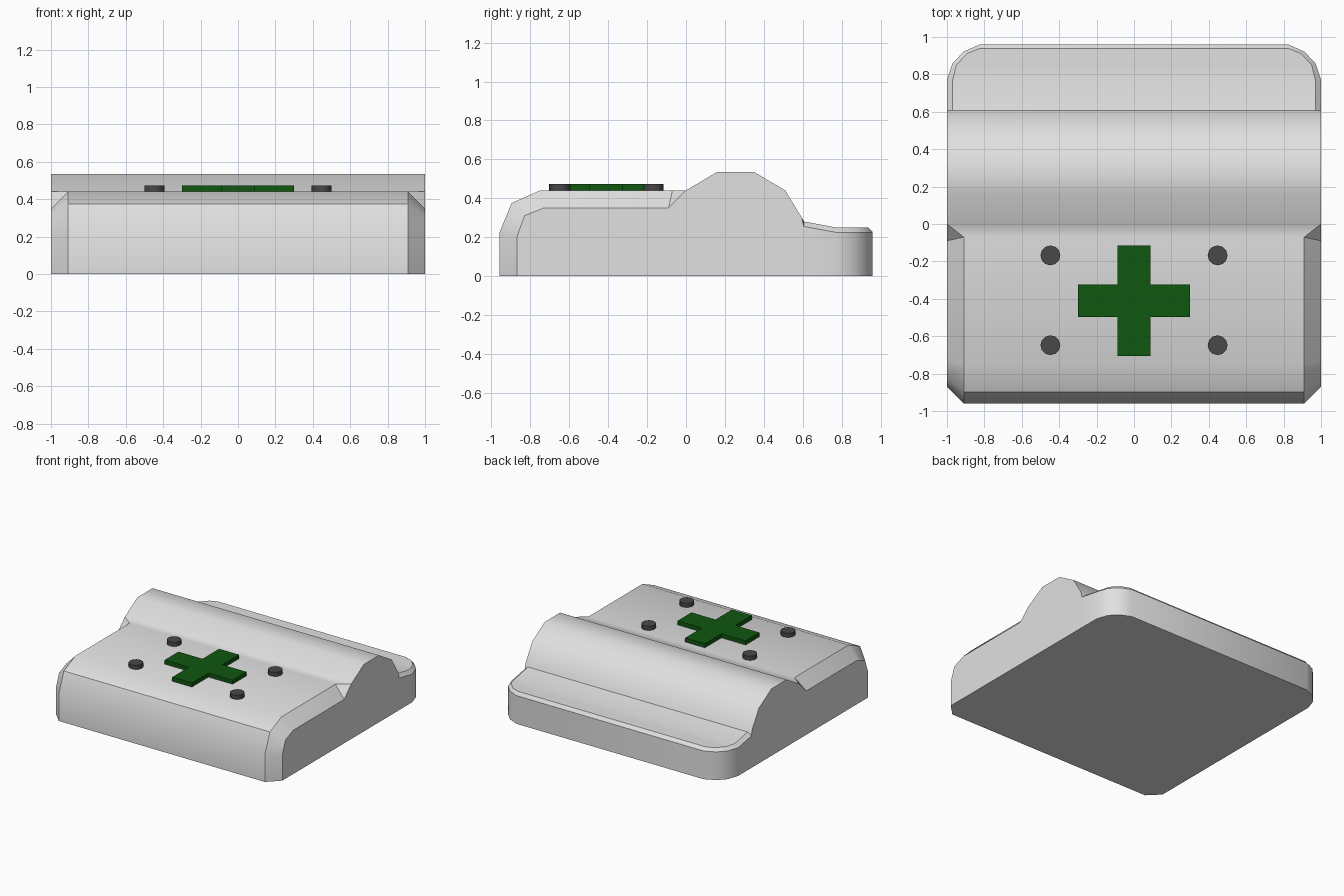
import bpy, bmesh, math

if "Cube" in bpy.data.objects:
    bpy.data.objects.remove(bpy.data.objects["Cube"])


def material(name, rgb):
    m = bpy.data.materials.new(name)
    m.diffuse_color = (*rgb, 1)
    m.use_nodes = True
    m.node_tree.nodes["Principled BSDF"].inputs["Base Color"].default_value = m.diffuse_color
    return m


grey = material("light grey", (0.75, 0.75, 0.75))
green = material("dark green", (0.005, 0.095, 0.005))
dark = material("charcoal", (0.065, 0.065, 0.065))


def finish(bm, name, mat, angle=None):
    bmesh.ops.recalc_face_normals(bm, faces=bm.faces)
    me = bpy.data.meshes.new(name)
    bm.to_mesh(me)
    bm.free()
    me.materials.append(mat)
    ob = bpy.data.objects.new(name, me)
    bpy.context.collection.objects.link(ob)
    if angle:
        bpy.ops.object.select_all(action='DESELECT')
        ob.select_set(True)
        bpy.context.view_layer.objects.active = ob
        bpy.ops.object.shade_smooth_by_angle(angle=math.radians(angle))
    return ob


# Case: rows from front to back, inner (x, y, z) and outer (x, y, z) per row
rows = [
    # bevelled front box
    ((.91, -.96, .22), (1, -.87, .20)),
    ((.91, -.897, .375), (1, -.83, .31)),
    ((.91, -.75, .44), (1, -.73, .35)),
    ((.91, -.07, .44), (1, -.09, .35)),
]
# full-width ridge
for y, z in [(0, .44), (.16, .535), (.35, .535), (.51, .44), (.595, .30)]:
    rows.append(((1, y, z), (1, y, z)))
rows += [
    # low rounded back shelf with a bevelled rim
    ((.97, .607, .28), (1, .605, .255)),
    ((.97, .77, .25), (1, .77, .225)),
    ((.95, .85, .25), (.97, .86, .225)),
    ((.892, .912, .25), (.91, .922, .225)),
    ((.83, .937, .25), (.825, .96, .225)),
]
bm = bmesh.new()
grid = []
for (xi, yi, zi), (xo, yo, zo) in rows:
    grid.append([bm.verts.new(p) for p in
                 ((-xo, yo, zo), (-xi, yi, zi), (xi, yi, zi), (xo, yo, zo))])
for a, b in zip(grid, grid[1:]):
    for i in range(3):
        bm.faces.new((a[i], a[i + 1], b[i + 1], b[i]))
bm.faces.new(grid[-1])
bmesh.ops.remove_doubles(bm, verts=bm.verts, dist=1e-4)

# side walls and base
rim = [e for e in bm.edges if e.is_boundary]
new = bmesh.ops.extrude_edge_only(bm, edges=rim)["geom"]
for v in new:
    if isinstance(v, bmesh.types.BMVert):
        v.co.z = 0
base = [e for e in bm.edges if all(v.co.z == 0 for v in e.verts)]
bmesh.ops.holes_fill(bm, edges=base, sides=0)
finish(bm, "case", grey, 35)

# Raised cross
bm = bmesh.new()
cy, w, r, h = -.41, .087, .30, .2955
pts = [(-w, -h), (w, -h), (w, -w), (r, -w), (r, w), (w, w),
       (w, h), (-w, h), (-w, w), (-r, w), (-r, -w), (-w, -w)]
face = bm.faces.new([bm.verts.new((x, cy + y, .437)) for x, y in pts])
top = bmesh.ops.extrude_face_region(bm, geom=[face], use_keep_orig=True)["geom"]
for v in top:
    if isinstance(v, bmesh.types.BMVert):
        v.co.z = .473
finish(bm, "raised_cross", green)

# Four studs around the cross
for i, (x, y) in enumerate([(sx * .447, sy) for sx in (-1, 1) for sy in (-.168, -.648)]):
    bm = bmesh.new()
    bmesh.ops.create_cone(bm, cap_ends=True, segments=12, radius1=.053,
                          radius2=.053, depth=.036)
    bmesh.ops.translate(bm, verts=bm.verts, vec=(x, y, .455))
    finish(bm, f"stud_{i + 1}", dark, 40)
